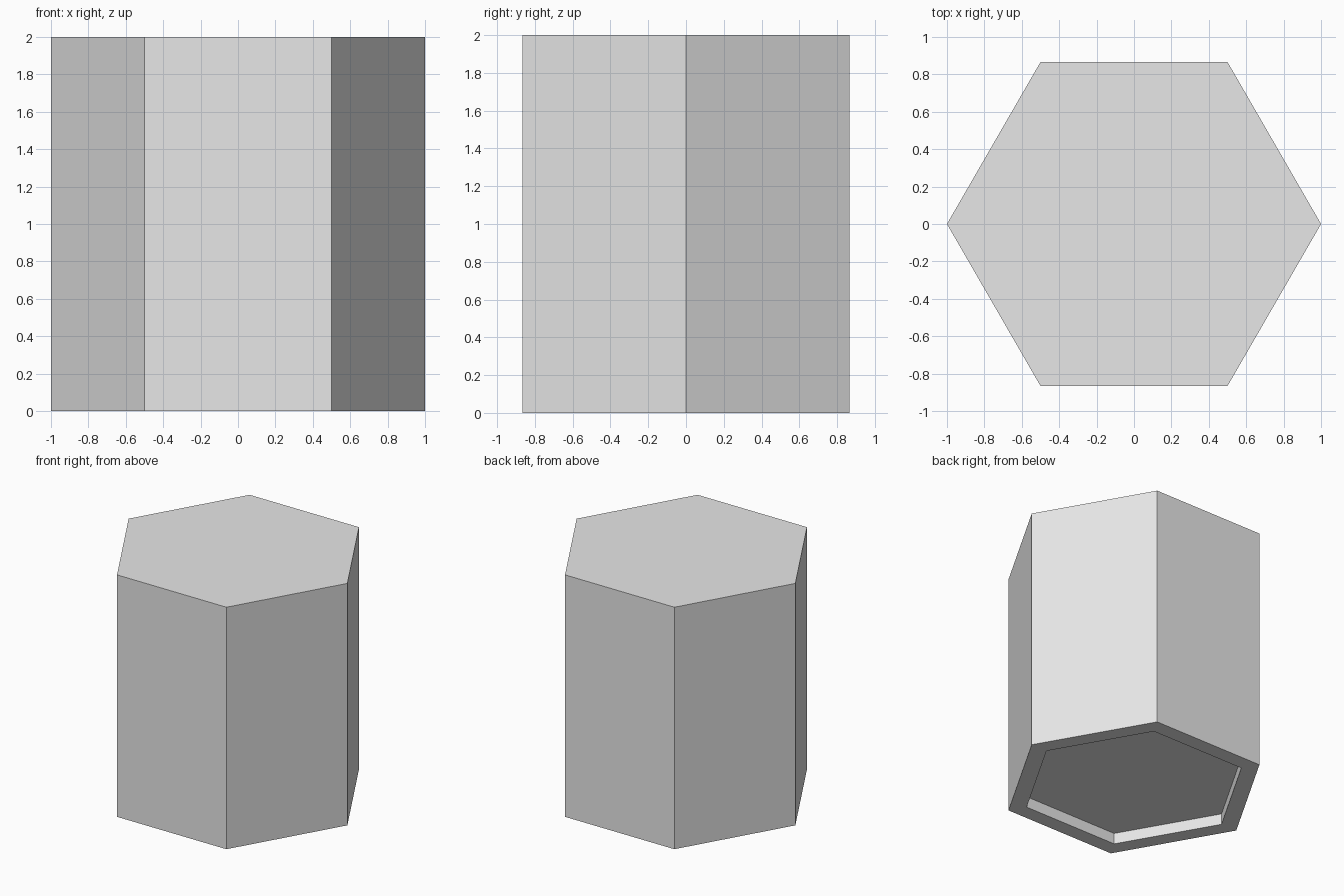
import bpy
import bmesh
from mathutils import Vector

default = bpy.data.objects.get("Cube")
if default:
    bpy.data.objects.remove(default, do_unlink=True)

RADIUS, HEIGHT = 1.0, 2.0
RIM, RECESS = 0.125, 0.09

# Single light grey finish
grey = bpy.data.materials.new("light_grey")
grey.use_nodes = True
colour = (0.8, 0.8, 0.8, 1.0)
grey.diffuse_color = colour
grey.node_tree.nodes["Principled BSDF"].inputs["Base Color"].default_value = colour

# Hexagonal column with corners on the x axis
bpy.ops.mesh.primitive_cylinder_add(vertices=6, radius=RADIUS, depth=HEIGHT,
                                    location=(0, 0, 0))
column = bpy.context.object
column.name = "hexagonal_column"
column.data.name = "hexagonal_column"

bm = bmesh.new()
bm.from_mesh(column.data)
turn = Vector((0, 1, 0)).rotation_difference(Vector((1, 0, 0))).to_matrix()
bmesh.ops.rotate(bm, verts=bm.verts, matrix=turn)
bmesh.ops.translate(bm, verts=bm.verts, vec=(0, 0, HEIGHT / 2))

# Shallow recess under the base, leaving a rim
bm.normal_update()
base = min(bm.faces, key=lambda f: f.calc_center_median().z)
bmesh.ops.inset_region(bm, faces=[base], thickness=RIM, use_even_offset=True)
floor = bmesh.ops.extrude_discrete_faces(bm, faces=[base])["faces"][0]
bmesh.ops.translate(bm, verts=floor.verts, vec=(0, 0, RECESS))
bm.normal_update()
bm.to_mesh(column.data)
bm.free()

column.data.materials.append(grey)
